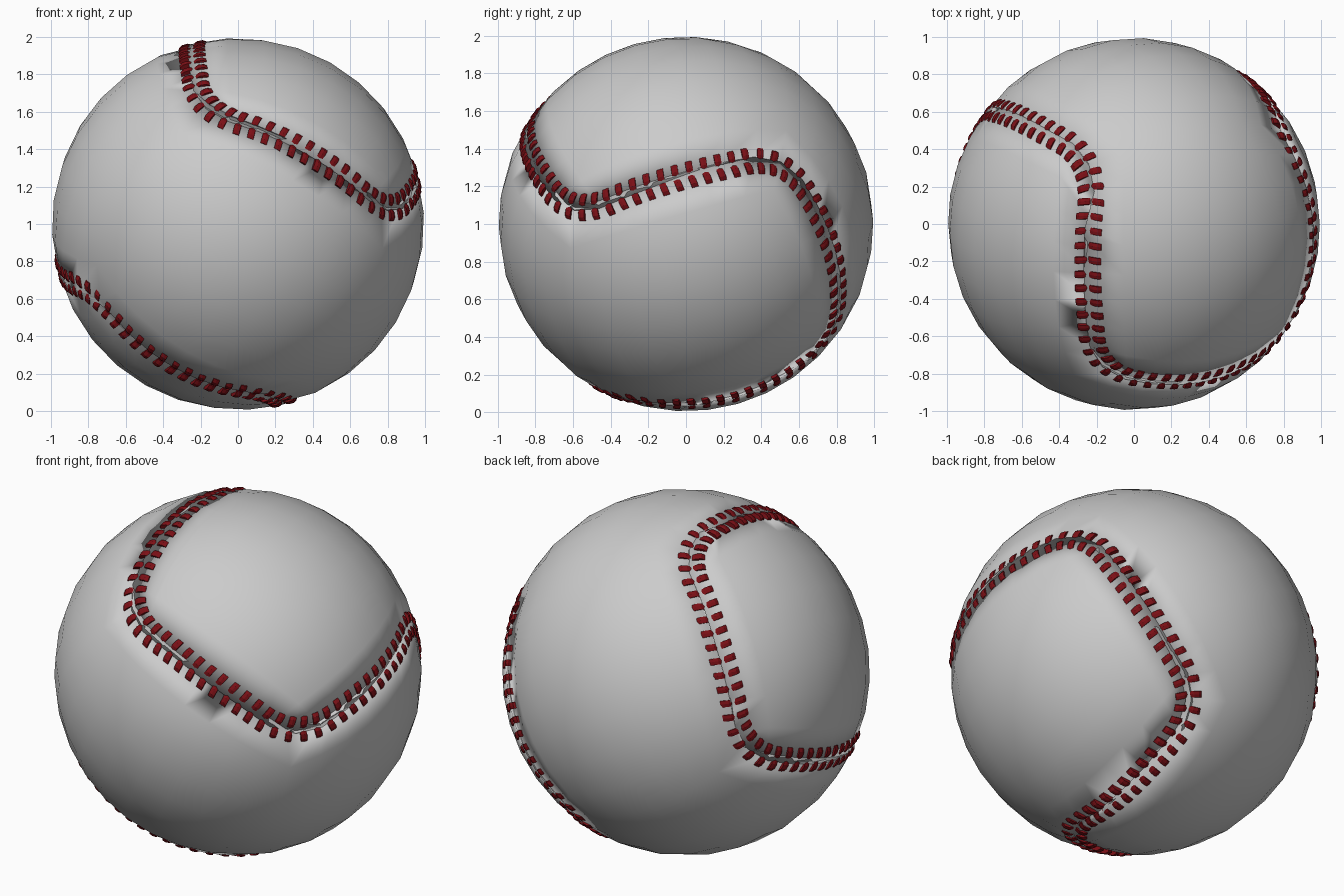
import bpy, bmesh, math
from mathutils import Vector, Matrix

if "Cube" in bpy.data.objects:
    bpy.data.objects.remove(bpy.data.objects["Cube"])

R = 0.995          # ball radius
N = 8              # segments per cube edge of the ball
STITCHES = 120

# orientation of the seam: two seam inflection points p and q
p = Vector((-0.25, -0.27, 0.93)).normalized()
q = Vector((0.97, -0.05, 0.23))
q = (q - p * q.dot(p)).normalized()
frame = Matrix(((p - q).normalized(), (p + q).normalized(), p.cross(q))).transposed()
centre = Vector((0, 0, 1))


def to_sphere(v):
    return (frame @ Vector([math.tan(c * math.pi / 4) for c in v])).normalized()


# seam path: closed walk along eight edges of a spherical cube, corners softened
corners = [(1, 1, 1), (1, 1, -1), (-1, 1, -1), (-1, 1, 1),
           (-1, -1, 1), (-1, -1, -1), (1, -1, -1), (1, -1, 1)]
raw = []
for i, c in enumerate(corners):
    a, b = Vector(c), Vector(corners[(i + 1) % 8])
    raw += [to_sphere(a.lerp(b, k / N)) for k in range(N)]
n = len(raw)
seam = [(raw[i] * 0.4 + (raw[i - 1] + raw[(i + 1) % n]) * 0.3).normalized() for i in range(n)]

# dense smooth version of the path
dense = []
for i in range(n):
    a, b, c, d = (seam[(i + k) % n] for k in (-1, 0, 1, 2))
    for k in range(10):
        t = k / 10
        v = 2 * b + (c - a) * t + (2 * a - 5 * b + 4 * c - d) * t**2 + (3 * b - a - 3 * c + d) * t**3
        dense.append(v.normalized())


def make_object(name, bm):
    bmesh.ops.recalc_face_normals(bm, faces=bm.faces)
    me = bpy.data.meshes.new(name)
    bm.to_mesh(me)
    bm.free()
    ob = bpy.data.objects.new(name, me)
    ob.location = centre
    bpy.context.collection.objects.link(ob)
    return ob


# ball: cube sphere with a shallow groove bevelled along the seam
bm = bmesh.new()
bmesh.ops.create_cube(bm, size=2)
bmesh.ops.subdivide_edges(bm, edges=bm.edges[:], cuts=N - 1, use_grid_fill=True)
on_seam = set()
for v in bm.verts:
    pos = to_sphere(v.co)
    i = min(range(n), key=lambda k: (raw[k] - pos).length_squared)
    if (raw[i] - pos).length < 0.005:
        pos = seam[i]
        on_seam.add(v)
    v.co = pos * R
seam_edges = [e for e in bm.edges if e.verts[0] in on_seam and e.verts[1] in on_seam]
bmesh.ops.bevel(bm, geom=seam_edges, offset=0.022, offset_type='OFFSET',
                segments=2, profile=0.5, affect='EDGES')
for v in bm.verts:
    d = v.co.normalized()
    near = min((d - s).length for s in seam)
    v.co = d * (R - 0.018 if near < 0.012 else R)
for f in bm.faces:
    f.smooth = True
make_object("ball", bm)

# stitches: pairs of small arched bars, one each side of the seam
m = len(dense)
cum = [0]
for i in range(m):
    cum.append(cum[-1] + (dense[(i + 1) % m] - dense[i]).length)
profile = [(0.004, 0.990), (0.028, 1.002), (0.055, 1.002), (0.074, 0.991)]
half_width = 0.018
bm = bmesh.new()
j = 0
for s in range(STITCHES):
    target = cum[-1] * (s + 0.5) / STITCHES
    while cum[j + 1] < target:
        j += 1
    a, b = dense[j], dense[(j + 1) % m]
    P = a.lerp(b, (target - cum[j]) / (cum[j + 1] - cum[j])).normalized()
    T = (dense[(j + 4) % m] - dense[j - 3]).normalized()
    side = P.cross(T).normalized()
    for sign in (-1, 1):
        rings = []
        for u, r in profile:
            ring = []
            for w, rad in ((-1, r - 0.003), (0, r), (1, r - 0.003), (1, 0.975), (-1, 0.975)):
                d = P + side * (u * sign) + T * (w * half_width + 0.12 * u)
                ring.append(bm.verts.new(d.normalized() * rad))
            rings.append(ring)
        for r0, r1 in zip(rings, rings[1:]):
            for k in range(5):
                bm.faces.new((r0[k], r0[(k + 1) % 5], r1[(k + 1) % 5], r1[k]))
        bm.faces.new(rings[0])
        bm.faces.new(rings[-1])
stitches = make_object("stitches", bm)
red = bpy.data.materials.new("red_thread")
red.diffuse_color = (0.2, 0.005, 0.008, 1)
red.use_nodes = True
red.node_tree.nodes["Principled BSDF"].inputs["Base Color"].default_value = red.diffuse_color
stitches.data.materials.append(red)
